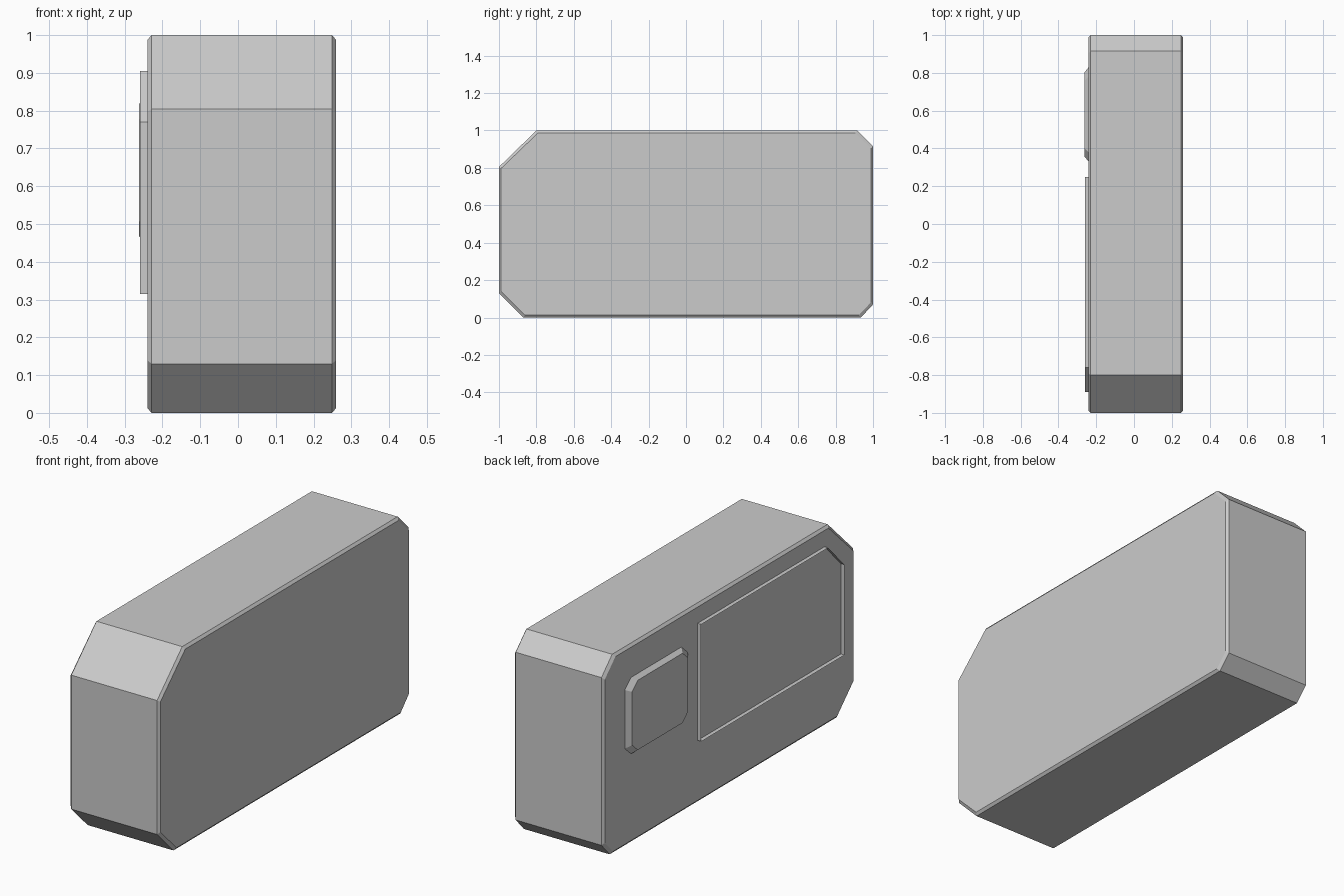
import bpy
import bmesh

cube = bpy.data.objects.get("Cube")
if cube:
    bpy.data.objects.remove(cube, do_unlink=True)

grey = bpy.data.materials.new("light_grey")
grey.use_nodes = True
grey.diffuse_color = (0.6, 0.6, 0.6, 1)
for node in grey.node_tree.nodes:
    if node.type == 'BSDF_PRINCIPLED':
        node.inputs["Base Color"].default_value = grey.diffuse_color


def cut_rect(y0, y1, z0, z1, front_low, back_low, back_high, front_high):
    """Rectangle in the side plane; each corner is cut by (along y, along z)."""
    pts = []
    corners = [(y0, z0, 1, 1, front_low, False), (y1, z0, -1, 1, back_low, True),
               (y1, z1, -1, -1, back_high, False), (y0, z1, 1, -1, front_high, True)]
    for y, z, sy, sz, (cy, cz), along_y_first in corners:
        if cy == 0:
            pts.append((y, z))
            continue
        pair = [(y, z + sz * cz), (y + sy * cy, z)]
        pts += pair[::-1] if along_y_first else pair
    return pts


def shrink(pts, dy, dz):
    """Scale an outline about its middle so each side moves in by dy, dz."""
    ys, zs = [p[0] for p in pts], [p[1] for p in pts]
    cy, cz = (min(ys) + max(ys)) / 2, (min(zs) + max(zs)) / 2
    ky = 1 - 2 * dy / (max(ys) - min(ys))
    kz = 1 - 2 * dz / (max(zs) - min(zs))
    return [(cy + (y - cy) * ky, cz + (z - cz) * kz) for y, z in pts]


def finish(name, bm):
    bmesh.ops.recalc_face_normals(bm, faces=bm.faces[:])
    mesh = bpy.data.meshes.new(name)
    bm.to_mesh(mesh)
    bm.free()
    mesh.materials.append(grey)
    bpy.context.collection.objects.link(bpy.data.objects.new(name, mesh))


def loft(name, sections):
    """Closed solid through outlines placed at successive x positions."""
    bm = bmesh.new()
    rings = [[bm.verts.new((x, y, z)) for y, z in pts] for x, pts in sections]
    n = len(rings[0])
    for a, b in zip(rings, rings[1:]):
        for i in range(n):
            j = (i + 1) % n
            bm.faces.new((a[i], a[j], b[j], b[i]))
    bm.faces.new(rings[0])
    bm.faces.new(rings[-1])
    finish(name, bm)


# Main body with cut corners and bevelled side edges
outline = cut_rect(-1, 1, 0, 1, (0.13, 0.13), (0.065, 0.07), (0.085, 0.085), (0.2, 0.195))
inner = shrink(outline, 0.011, 0.013)
loft("body", [(-0.24, inner), (-0.229, outline), (0.249, outline), (0.26, inner)])

# Small raised panel with sloping edges
none = (0, 0)
cut = (0.05, 0.045)
panel = cut_rect(0.33, 0.83, 0.45, 0.835, cut, cut, cut, cut)
loft("small_panel", [(-0.238, panel), (-0.24, panel), (-0.262, shrink(panel, 0.027, 0.017))])

# Raised border around the large panel
bm = bmesh.new()
border = cut_rect(-0.89, 0.25, 0.315, 0.905, none, none, none, (0.13, 0.135))
face = bm.faces.new([bm.verts.new((-0.238, y, z)) for y, z in border])
bmesh.ops.inset_individual(bm, faces=[face], thickness=0.03)
bmesh.ops.delete(bm, geom=[face], context='FACES_ONLY')
ring = bmesh.ops.extrude_face_region(bm, geom=bm.faces[:], use_keep_orig=True)
top = [v for v in ring["geom"] if isinstance(v, bmesh.types.BMVert)]
bmesh.ops.translate(bm, verts=top, vec=(-0.022, 0, 0))
finish("panel_border", bm)
